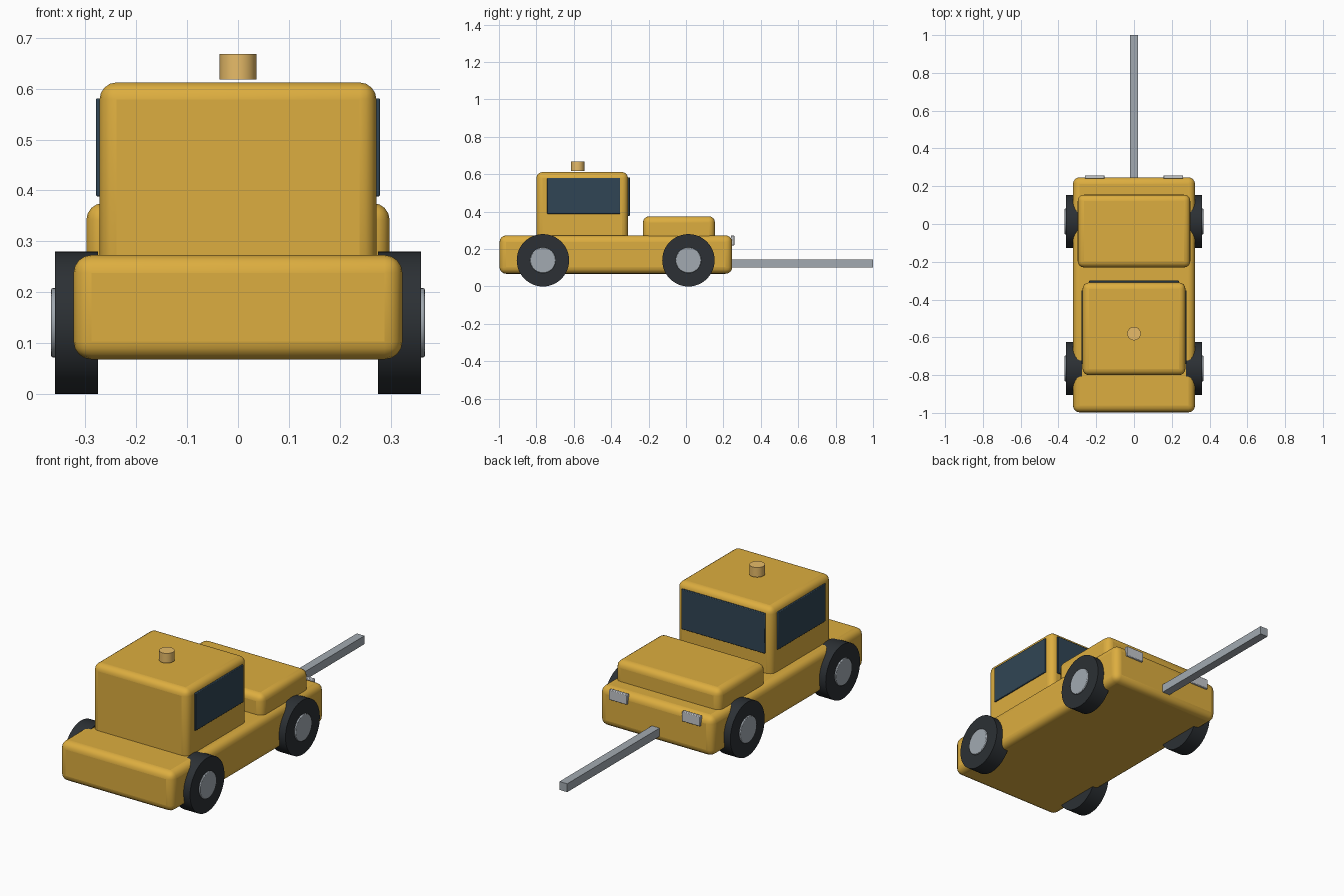
import bpy
from math import radians, pi

if "Cube" in bpy.data.objects:
    bpy.data.objects.remove(bpy.data.objects["Cube"])


def paint(name, color):
    m = bpy.data.materials.new(name)
    m.diffuse_color = color
    m.use_nodes = True
    m.node_tree.nodes["Principled BSDF"].inputs["Base Color"].default_value = m.diffuse_color
    return m


YELLOW = paint("yellow_paint", (0.72, 0.42, 0.05, 1))
AMBER = paint("amber", (0.80, 0.50, 0.14, 1))
GLASS = paint("dark_glass", (0.03, 0.06, 0.09, 1))
RUBBER = paint("rubber", (0.025, 0.03, 0.035, 1))
STEEL = paint("steel", (0.36, 0.40, 0.44, 1))
LAMP = paint("lamp", (0.55, 0.57, 0.60, 1))


def finish(name, mat, bevel=0, segments=4):
    ob = bpy.context.object
    ob.name = name
    ob.data.materials.append(mat)
    bpy.ops.object.transform_apply(location=False, rotation=True, scale=True)
    if bevel:
        b = ob.modifiers.new("round", 'BEVEL')
        b.width, b.segments, b.limit_method = bevel, segments, 'ANGLE'
    bpy.ops.object.shade_smooth_by_angle(angle=radians(35))
    return ob


def box(name, x, y, z, mat, bevel=0, segments=4):
    """Box from (min, max) ranges on each axis."""
    bpy.ops.mesh.primitive_cube_add(size=1, location=[(a + b) / 2 for a, b in (x, y, z)])
    bpy.context.object.scale = [b - a for a, b in (x, y, z)]
    return finish(name, mat, bevel, segments)


def cylinder(name, radius, depth, loc, mat, sideways=False, bevel=0):
    bpy.ops.mesh.primitive_cylinder_add(vertices=48, radius=radius, depth=depth, location=loc,
                                        rotation=(0, pi / 2 if sideways else 0, 0))
    return finish(name, mat, bevel, 2)


# Bodywork
box("chassis", (-0.323, 0.323), (-0.997, 0.247), (0.068, 0.273), YELLOW, 0.035)
box("cab", (-0.272, 0.272), (-0.80, -0.31), (0.22, 0.612), YELLOW, 0.033)
box("bonnet", (-0.298, 0.298), (-0.23, 0.155), (0.20, 0.375), YELLOW, 0.033)

# Windscreen, roof beacon and tow bar
box("windscreen", (-0.238, 0.238), (-0.312, -0.30), (0.377, 0.583), GLASS, 0.003, 2)
cylinder("roof_beacon", 0.036, 0.05, (0, -0.58, 0.643), AMBER)
box("tow_bar", (-0.022, 0.022), (0.225, 1.0), (0.102, 0.145), STEEL)

# Parts repeated on both sides
for side, s in (("left", -1), ("right", 1)):
    def span(a, b):
        return sorted((s * a, s * b))

    box(f"{side}_window", span(0.266, 0.279), (-0.742, -0.352), (0.388, 0.581), GLASS, 0.003, 2)
    box(f"{side}_headlight", span(0.157, 0.26), (0.24, 0.258), (0.22, 0.272), LAMP, 0.003, 2)
    for end, y in (("rear", -0.765), ("front", 0.013)):
        cylinder(f"{end}_{side}_tyre", 0.14, 0.085, (s * 0.3175, y, 0.14), RUBBER, True)
        cylinder(f"{end}_{side}_hub", 0.068, 0.02, (s * 0.357, y, 0.14), STEEL, True, 0.003)
